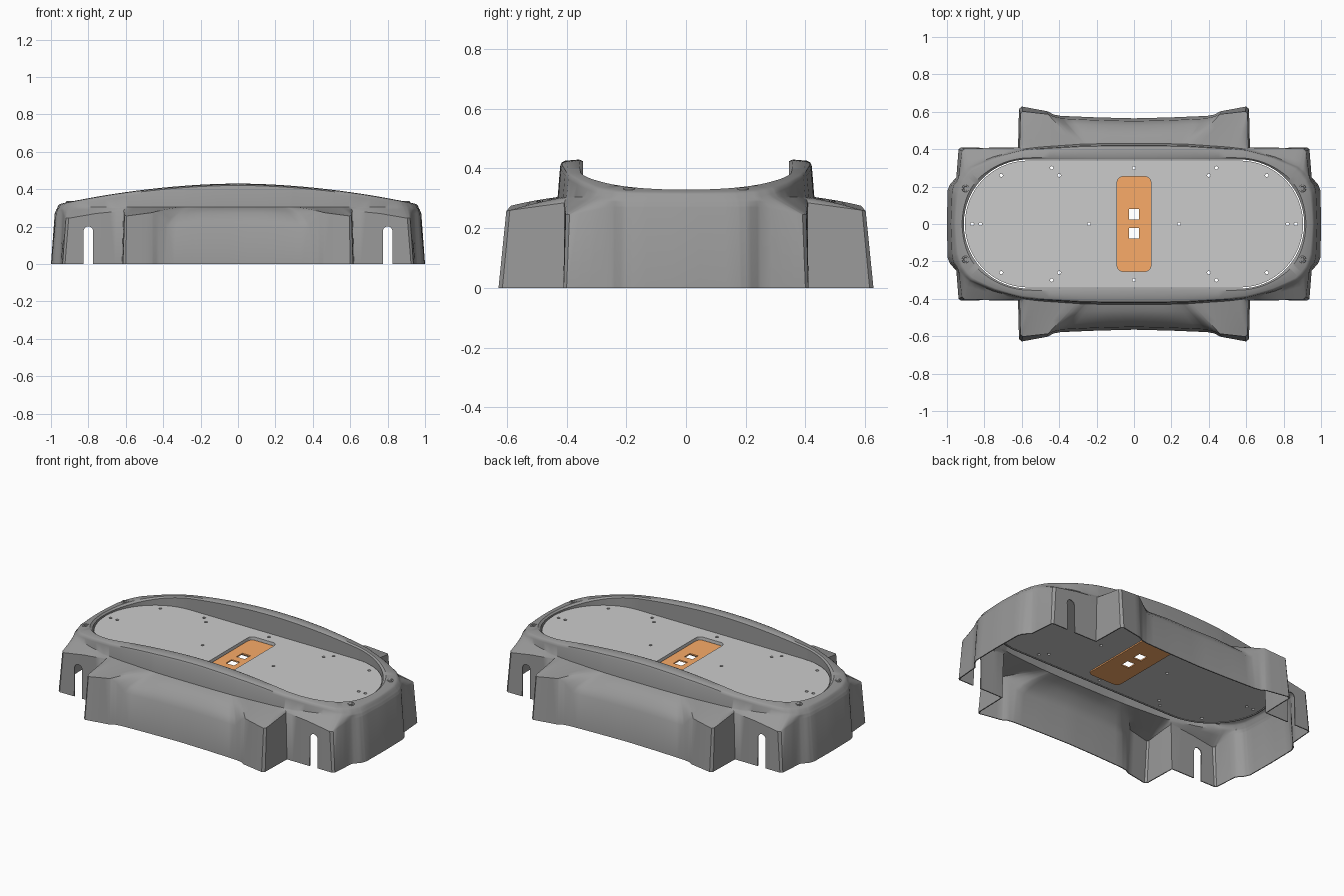
import bpy, bmesh, math
from mathutils import Vector

if "Cube" in bpy.data.objects:
    bpy.data.objects.remove(bpy.data.objects["Cube"])

END_X, RAD = 0.565, 0.345          # stadium opening: straight half length, radius
PLATE_Z = 0.315


def rim_z(x):
    return 0.43 - 0.105 * (abs(x) / 0.95) ** 1.85


def link(name, data):
    ob = bpy.data.objects.new(name, data)
    bpy.context.collection.objects.link(ob)
    return ob


def paint(ob, name, rgb):
    mat = bpy.data.materials.get(name) or bpy.data.materials.new(name)
    mat.diffuse_color = (*rgb, 1)
    mat.use_nodes = True
    mat.node_tree.nodes["Principled BSDF"].inputs["Base Color"].default_value = mat.diffuse_color
    ob.data.materials.clear()
    ob.data.materials.append(mat)


def to_mesh(ob, angle=30):
    bpy.ops.object.select_all(action='DESELECT')
    ob.select_set(True)
    bpy.context.view_layer.objects.active = ob
    bpy.ops.object.convert(target='MESH')
    bpy.ops.object.shade_smooth_by_angle(angle=math.radians(angle))
    return ob


def circle(cx, cy, r, n=12):
    return [(cx + r * math.cos(2 * math.pi * i / n), cy + r * math.sin(2 * math.pi * i / n)) for i in range(n)]


def rounded(hx, hy, r, n=8):
    pts = []
    for k, (sx, sy) in enumerate([(1, 1), (-1, 1), (-1, -1), (1, -1)]):
        for i in range(n + 1):
            a = math.pi / 2 * (k + i / n)
            pts.append((sx * (hx - r) + r * math.cos(a), sy * (hy - r) + r * math.sin(a)))
    return pts


def sheet(name, loops, z, thick):
    """Flat plate from an outline followed by hole outlines."""
    cu = bpy.data.curves.new(name, 'CURVE')
    cu.dimensions, cu.fill_mode, cu.extrude = '2D', 'BOTH', thick / 2
    for loop in loops:
        sp = cu.splines.new('POLY')
        sp.points.add(len(loop) - 1)
        for p, (x, y) in zip(sp.points, loop):
            p.co = (x, y, 0, 1)
        sp.use_cyclic_u = True
    ob = link(name, cu)
    ob.location.z = z - thick / 2
    return to_mesh(ob)


# Quarter of the shell as vertical columns, from side centre to end centre:
# bottom x,y | shoulder x,y,z | rim base x,y | bulge of the top
COLUMNS = [
    (0, .565, 0, .55, .20, 0, .43, .05),
    (.20, .57, .20, .555, .20, .15, .43, .05),
    (.39, .578, .375, .563, .20, .255, .428, .03),
    (.43, .585, .43, .575, .26, .285, .427, .005),
    (.46, .602, .46, .587, .275, .31, .425, .005),
    (.60, .628, .595, .602, .257, .50, .412, .005),
    (.615, .615, .607, .59, .26, .56, .405, .005),
    (.62, .41, .612, .408, .285, .60, .40, 0),
    (.77, .41, .76, .406, .27, .75, .36, 0),
    (.925, .41, .905, .403, .245, .88, .31, 0),
    (.938, .40, .92, .39, .245, .91, .285, 0),
    (.95, .25, .938, .25, .27, .94, .245, 0),
    (.985, .21, .965, .205, .27, .955, .205, 0),
    (.997, .18, .973, .175, .27, .965, .17, 0),
    (1, 0, .98, 0, .27, .972, 0, 0),
]


def stadium_point(x, y):
    if x <= END_X:
        return Vector((x, RAD, 0))
    d = Vector((x - END_X, y, 0)).normalized()
    return Vector((END_X, 0, 0)) + d * RAD


def column(c):
    bx, by, sx, sy, sz, rx, ry, bulge = c
    S, R, P = Vector((sx, sy, sz)), Vector((rx, ry, 0)), stadium_point(rx, ry)
    base = Vector((rx, ry, min(0.305, rim_z(rx) - 0.03)))
    ctrl = S.lerp(base, 0.4) + Vector((0, 0, bulge))
    pts = [Vector((bx, by, 0)), S]
    for t in (0.25, 0.5, 0.75, 1):
        pts.append(S * (1 - t) ** 2 + ctrl * 2 * t * (1 - t) + base * t * t)
    dip = 0.007 * (rx / .95) ** 2      # inner lip sinks towards the deck at the ends
    for t, dz in ((.1, -.022), (.16, -.01), (.3, -.004), (.85, -dip / 3), (1, -.006 - dip)):
        q = R.lerp(P, t)
        pts.append(Vector((q.x, q.y, rim_z(q.x) + dz)))
    pts.append(Vector((P.x, P.y, PLATE_Z - 0.02)))
    return pts


# Shell
cols = []
SUB = 4
for a, b in zip(COLUMNS, COLUMNS[1:]):
    for i in range(SUB):
        cols.append(column([u + (v - u) * i / SUB for u, v in zip(a, b)]))
cols.append(column(COLUMNS[-1]))
bm = bmesh.new()
grid = [[bm.verts.new(p) for p in c] for c in cols]
for c0, c1 in zip(grid, grid[1:]):
    for k in range(len(c0) - 1):
        bm.faces.new((c0[k], c0[k + 1], c1[k + 1], c1[k]))
me = bpy.data.meshes.new("body_shell")
bm.to_mesh(me)
bm.free()
shell = link("body_shell", me)
paint(shell, "dark_grey", (.32, .32, .32))
mir = shell.modifiers.new("mirror", 'MIRROR')
mir.use_axis = (True, True, False)
sol = shell.modifiers.new("thickness", 'SOLIDIFY')
sol.thickness, sol.offset = 0.006, -1

# Round-topped slots through the corner blocks
cutters = []
for cx in (-0.8, 0.8):
    prof = [(cx - .026, -.1), (cx + .026, -.1)]
    prof += [(cx + .026 * math.cos(math.pi * i / 10), .175 + .026 * math.sin(math.pi * i / 10)) for i in range(11)]
    bm = bmesh.new()
    f = bm.faces.new([bm.verts.new((x, -0.7, z)) for x, z in prof])
    ext = bmesh.ops.extrude_face_region(bm, geom=[f])
    bmesh.ops.translate(bm, vec=(0, 1.4, 0), verts=[v for v in ext['geom'] if isinstance(v, bmesh.types.BMVert)])
    bmesh.ops.recalc_face_normals(bm, faces=bm.faces)
    me = bpy.data.meshes.new("slot_cutter")
    bm.to_mesh(me)
    bm.free()
    cut = link("slot_cutter", me)
    paint(cut, "dark_grey", (.32, .32, .32))
    cut.hide_render = True
    mod = shell.modifiers.new("slot", 'BOOLEAN')
    mod.object, mod.operation, mod.solver = cut, 'DIFFERENCE', 'EXACT'
    cutters.append(cut)
to_mesh(shell, 38)
for cut in cutters:
    bpy.data.objects.remove(cut)

# Deck plate with screw holes and a central window
r = RAD - 0.006
outline = [(s * (END_X + r * math.cos(a)), s * r * math.sin(a))
           for s in (1, -1) for a in [math.pi * (i / 32 - .5) for i in range(33)]]
loops = [outline, rounded(.09, .253, .03)]
for x, y in ((.24, 0), (.82, 0), (.865, 0), (.40, .26), (.44, .30), (.71, .26)):
    for sx in (1, -1):
        for sy in ((1, -1) if y else (1,)):
            loops.append(circle(sx * x, sy * y, .009))
loops += [circle(0, s * .30, .009) for s in (1, -1)]
sheet("deck_plate", loops, PLATE_Z, 0.02)

# Recessed orange panel with two square openings
squares = [[(x * .028, y + z * .028) for x, z in ((-1, -1), (1, -1), (1, 1), (-1, 1))] for y in (.053, -.05)]
panel = sheet("centre_panel", [rounded(.108, .27, .03)] + squares, 0.291, 0.008)
paint(panel, "orange", (.95, .41, .14))

# Screw collars on the rim corners
for sx in (1, -1):
    for sy in (1, -1):
        bpy.ops.mesh.primitive_torus_add(location=(sx * .9, sy * .19, rim_z(.9) - .004), major_radius=.015,
                                         minor_radius=.005, major_segments=24, minor_segments=8)
        ob = bpy.context.object
        ob.name = "screw_collar"
        paint(ob, "dark_grey", (.32, .32, .32))
        bpy.ops.object.shade_smooth()
